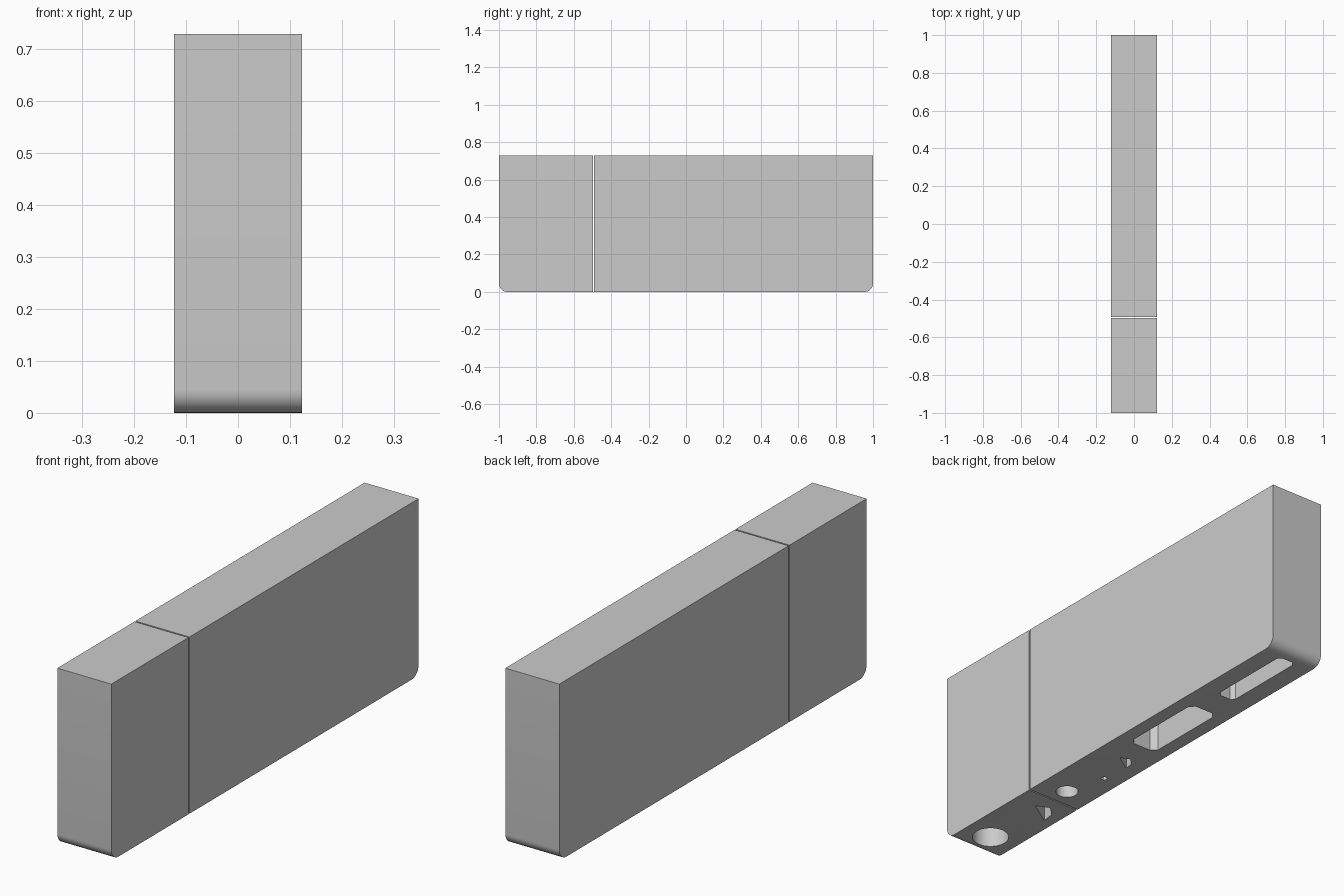
import bpy, bmesh, math

if "Cube" in bpy.data.objects:
    bpy.data.objects.remove(bpy.data.objects["Cube"])

W, H, R = 0.123, 0.728, 0.045


def prism(name, pts, vec, place):
    """Extrude a closed outline along vec."""
    bm = bmesh.new()
    face = bm.faces.new([bm.verts.new(place(a, b)) for a, b in pts])
    top = bmesh.ops.extrude_face_region(bm, geom=[face])
    moved = [v for v in top["geom"] if isinstance(v, bmesh.types.BMVert)]
    bmesh.ops.translate(bm, verts=moved, vec=vec)
    bmesh.ops.recalc_face_normals(bm, faces=bm.faces)
    me = bpy.data.meshes.new(name)
    bm.to_mesh(me)
    bm.free()
    ob = bpy.data.objects.new(name, me)
    bpy.context.collection.objects.link(ob)
    return ob


def body(name, end, cut):
    """Side profile with one rounded lower corner at its outer end."""
    s = 1 if end > 0 else -1
    arc = []
    for i in range(9):
        t = math.pi / 2 * i / 8
        arc.append((end - s * R * (1 - math.sin(t)), R * (1 - math.cos(t))))
    pts = [(cut, 0)] + arc + [(end, H), (cut, H)]
    return prism(name, pts, (2 * W, 0, 0), lambda y, z: (-W, y, z))


def circle(x, y, r, n=32):
    return [(x + r * math.cos(math.tau * i / n), y + r * math.sin(math.tau * i / n)) for i in range(n)]


def port(x, y0, y1, hx, c):
    """Slot outline with clipped corners."""
    return [(x - hx + c, y0), (x + hx - c, y0), (x + hx, y0 + c), (x + hx, y1 - c),
            (x + hx - c, y1), (x - hx + c, y1), (x - hx, y1 - c), (x - hx, y0 + c)]


def wedge(x, y, s):
    """Small clipped triangular opening."""
    return [(x + a * s, y + b * s) for a, b in
            [(0.055, 0.025), (0.0, 0.05), (-0.04, 0.012), (-0.046, -0.04)]]


def cut_holes(ob, outlines, depth=0.3):
    for i, pts in enumerate(outlines):
        cutter = prism(f"hole_cutter_{i}", pts, (0, 0, depth + 0.05), lambda x, y: (x, y, -0.05))
        cutter.hide_render = True
        mod = ob.modifiers.new("hole", "BOOLEAN")
        mod.operation = "DIFFERENCE"
        mod.solver = "EXACT"
        mod.object = cutter
        bpy.context.view_layer.objects.active = ob
        bpy.ops.object.modifier_apply(modifier=mod.name)
        bpy.data.objects.remove(cutter)
    bpy.ops.object.select_all(action="DESELECT")
    ob.select_set(True)
    bpy.ops.object.shade_smooth_by_angle(angle=math.radians(30))


# Short front section with a round socket and a small opening
front = body("front_section", -1.0, -0.498)
cut_holes(front, [circle(0, -0.88, 0.072), wedge(-0.031, -0.602, 1.0)])

# Long rear section with a socket, small openings and two wide ports
rear = body("rear_section", 1.0, -0.492)
cut_holes(rear, [
    circle(0, -0.411, 0.044),
    circle(-0.045, -0.237, 0.012, 12),
    wedge(-0.027, -0.09, 0.7),
    port(0, 0.05, 0.43, 0.063, 0.022),
    port(0, 0.56, 0.94, 0.04, 0.015),
])
